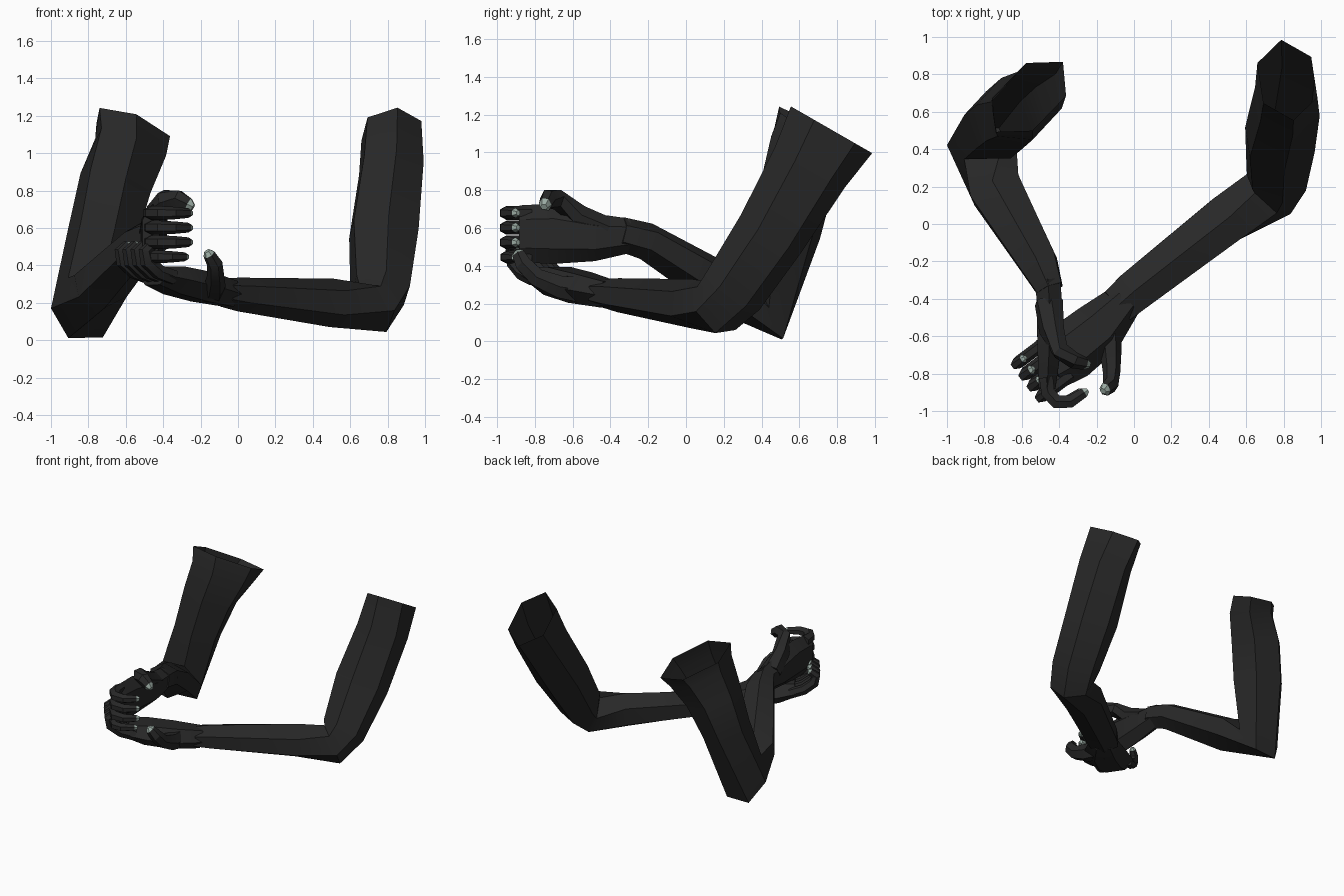
import bpy, bmesh, math
from mathutils import Vector as V

cube = bpy.data.objects.get("Cube")
if cube:
    bpy.data.objects.remove(cube, do_unlink=True)


def material(name, rgb):
    m = bpy.data.materials.new(name)
    m.use_nodes = True
    m.diffuse_color = (*rgb, 1)
    bsdf = m.node_tree.nodes["Principled BSDF"]
    bsdf.inputs["Base Color"].default_value = (*rgb, 1)
    bsdf.inputs["Roughness"].default_value = 0.9
    return m


SLEEVE = material("black_sleeve", (0.021, 0.021, 0.021))
NAIL = material("pale_nail", (0.32, 0.40, 0.36))
SIDES = 6


def tube(name, stations, refs, open_start=False, nail=False):
    """Six-sided loft; each station is x, y, z, half width, half length along its ref."""
    pts = [V(s[:3]) for s in stations]
    if not isinstance(refs, list):
        refs = [refs] * len(pts)
    bm = bmesh.new()
    rings, prev = [], None
    for i, (p, s) in enumerate(zip(pts, stations)):
        back = (p - pts[i - 1]).normalized() if i else V()
        ahead = (pts[i + 1] - p).normalized() if i + 1 < len(pts) else V()
        t = (back + ahead).normalized()
        long = V(refs[i])
        long = (long - t * long.dot(t)).normalized()
        short = t.cross(long)
        ring = []
        for k in range(SIDES):
            a = math.tau * k / SIDES
            ring.append(long * s[4] * math.cos(a) + short * s[3] * math.sin(a) / math.cos(math.pi / 6))
        # turn the ring so it lines up with the one before
        if prev:
            turns = [ring[n:] + ring[:n] for n in range(SIDES)]
            ring = min(turns, key=lambda r: sum((a - b).length for a, b in zip(r, prev)))
        prev = ring
        rings.append([bm.verts.new(p + v) for v in ring])
    for i in range(len(rings) - 1):
        for k in range(SIDES):
            n = (k + 1) % SIDES
            f = bm.faces.new((rings[i][k], rings[i][n], rings[i + 1][n], rings[i + 1][k]))
            f.material_index = int(nail and i == len(rings) - 2)
    cap = bm.faces.new(rings[-1])
    cap.material_index = int(nail)
    if not open_start:
        bm.faces.new(rings[0][::-1])
    me = bpy.data.meshes.new(name)
    bm.to_mesh(me)
    bm.free()
    ob = bpy.data.objects.new(name, me)
    bpy.context.collection.objects.link(ob)
    me.materials.append(SLEEVE)
    me.materials.append(NAIL)
    bpy.ops.object.select_all(action="DESELECT")
    ob.select_set(True)
    bpy.context.view_layer.objects.active = ob
    bpy.ops.object.shade_smooth_by_angle(angle=math.radians(25))


def digit(name, path, ref, r, root=1.0, nail_length=0.022):
    """Finger or thumb tapering to a short pale nail."""
    pts = [V(p) for p in path]
    tip = pts[-1] + (pts[-1] - pts[-2]).normalized() * nail_length
    sizes = [r * root, r * (1 + root) / 2, r, r * 0.9, r * 0.7]
    st = [(*p, s, s) for p, s in zip(pts, sizes)] + [(*tip, r * 0.3, r * 0.4)]
    tube(name, st, ref, nail=True)


UP = (0, 0, 1)

# Arms: open shoulder, upper arm, bent elbow, forearm, wrist
SHOULDER_L, BEND_L = (-0.13, 0.86, -0.48), (0.61, 0.1, -0.78)
tube("left_arm", [
    (0.82, 0.77, 1.12, 0.145, 0.25), (0.82, 0.655, 0.92, 0.16, 0.215),
    (0.78, 0.45, 0.57, 0.175, 0.19), (0.76, 0.25, 0.27, 0.155, 0.165),
    (0.72, 0.16, 0.175, 0.14, 0.15), (0.50, 0.03, 0.20, 0.13, 0.13),
    (0.0, -0.36, 0.245, 0.11, 0.09), (-0.09, -0.44, 0.255, 0.10, 0.075)],
    [SHOULDER_L] * 3 + [BEND_L] * 2 + [UP] * 3, open_start=True)

SHOULDER_R, HINGE_R = (0.63, 0.68, -0.32), (1, 0.2, 0.1)
tube("right_arm", [
    (-0.56, 0.68, 1.125, 0.14, 0.285), (-0.575, 0.635, 1.03, 0.15, 0.25),
    (-0.655, 0.59, 0.84, 0.17, 0.21), (-0.725, 0.53, 0.57, 0.17, 0.18),
    (-0.815, 0.43, 0.175, 0.18, 0.185), (-0.735, 0.18, 0.29, 0.14, 0.13),
    (-0.51, -0.21, 0.53, 0.10, 0.10), (-0.45, -0.35, 0.57, 0.07, 0.09)],
    [SHOULDER_R] * 4 + [HINGE_R] + [UP] * 3, open_start=True)

# Palms
ACROSS = V((0.6, -0.8, 0))
FORWARD = V((-0.8, -0.6, 0))
tube("left_palm", [
    (-0.05, -0.41, 0.25, 0.07, 0.10), (-0.19, -0.56, 0.285, 0.08, 0.15),
    (-0.34, -0.68, 0.32, 0.075, 0.16), (-0.45, -0.75, 0.345, 0.05, 0.145)], ACROSS)
tube("right_palm", [
    (-0.46, -0.29, 0.56, 0.065, 0.09), (-0.45, -0.48, 0.55, 0.07, 0.125),
    (-0.455, -0.70, 0.57, 0.06, 0.16), (-0.465, -0.88, 0.57, 0.045, 0.15)], UP)

# Fingers: left ones curl upward, right ones curl inward
curl_up = [(0, 0), (0.10, 0.03), (0.175, 0.085), (0.19, 0.14), (0.145, 0.175)]
curl_in = [(-0.47, -0.82), (-0.46, -0.90), (-0.415, -0.95), (-0.34, -0.95), (-0.265, -0.90)]
for i, finger in enumerate(("index", "middle", "ring", "little")):
    base = V((-0.41, -0.72, 0.335)) + ACROSS * (0.11 - 0.073 * i)
    r = 0.037 - 0.003 * (i == 3)
    digit("left_" + finger + "_finger",
          [base + FORWARD * f + V((0, 0, h)) for f, h in curl_up], ACROSS, r, nail_length=0.016)
    z = 0.68 - 0.078 * i
    digit("right_" + finger + "_finger",
          [(x + 0.02 * (-1 if i == 3 and x > -0.4 else 0), y, z) for x, y in curl_in], UP, r)

# Thumbs
digit("left_thumb", [(-0.14, -0.53, 0.27), (-0.125, -0.67, 0.29), (-0.12, -0.79, 0.34),
                     (-0.125, -0.86, 0.41), (-0.155, -0.885, 0.46)], (1, 0, 0), 0.047, 1.5)
digit("right_thumb", [(-0.455, -0.42, 0.59), (-0.44, -0.57, 0.67), (-0.39, -0.68, 0.75),
                      (-0.32, -0.73, 0.755), (-0.265, -0.745, 0.725)], (0, 1, 0), 0.05, 1.4, 0.03)
